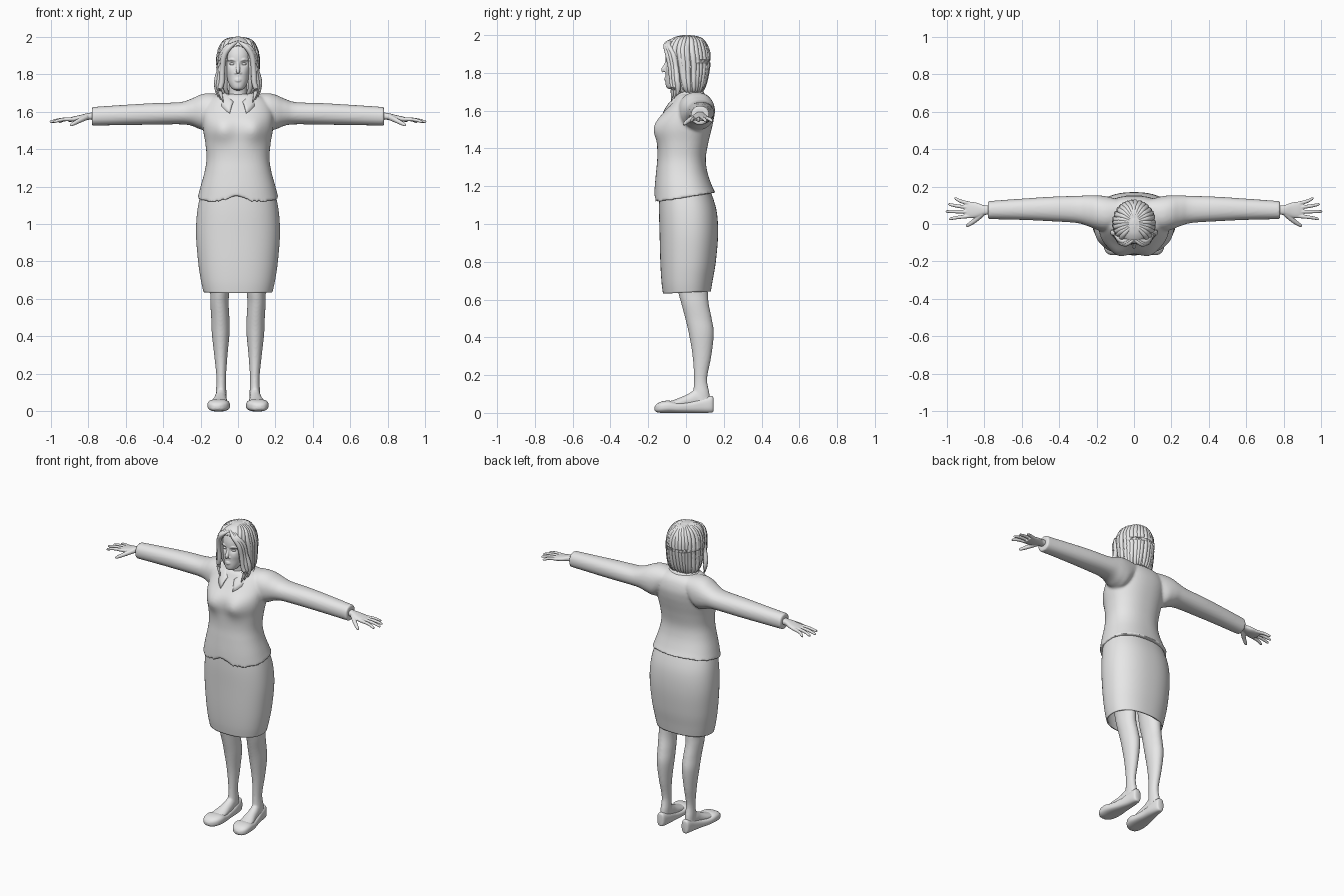
import bpy, bmesh, math, random
from mathutils import Vector

random.seed(4)
cube = bpy.data.objects.get("Cube")
if cube:
    bpy.data.objects.remove(cube, do_unlink=True)

GREY = (0.8, 0.8, 0.8, 1)
mat = bpy.data.materials.new("plain_grey")
mat.use_nodes = True
mat.diffuse_color = GREY
for node in mat.node_tree.nodes:
    if node.type == 'BSDF_PRINCIPLED':
        node.inputs["Base Color"].default_value = GREY


def smooth_rows(rows, steps):
    """Catmull-Rom interpolation of equal-length tuples."""
    out = []
    n = len(rows)
    for i in range(n - 1):
        a, b, c, d = rows[max(i - 1, 0)], rows[i], rows[i + 1], rows[min(i + 2, n - 1)]
        for k in range(steps):
            t = k / steps
            out.append([q + t * (r - p) / 2 + t * t * (p - 2.5 * q + 2 * r - s / 2)
                        + t ** 3 * (1.5 * (q - r) + (s - p) / 2)
                        for p, q, r, s in zip(a, b, c, d)])
    return out + [list(rows[-1])]


def skin(bm, rings, cap=True):
    """Join successive rings of points with quads."""
    vs = [[bm.verts.new(p) for p in ring] for ring in rings]
    n = len(vs[0])
    for a, b in zip(vs, vs[1:]):
        for i in range(n):
            j = (i + 1) % n
            bm.faces.new((a[i], a[j], b[j], b[i]))
    if cap:
        bm.faces.new(vs[0][::-1])
        bm.faces.new(vs[-1])


def loft(bm, axis, rows, power=2.0, seg=40, steps=5, warp=None, cap=True):
    """Rows are (position, low1, high1, low2, high2) along an axis."""
    rings = []
    for pos, l1, h1, l2, h2 in smooth_rows(rows, steps):
        ring = []
        for i in range(seg):
            t = 2 * math.pi * (i + 0.5) / seg
            c, s = math.cos(t), math.sin(t)
            a = (l1 + h1) / 2 + (h1 - l1) / 2 * math.copysign(abs(c) ** (2 / power), c)
            b = (l2 + h2) / 2 + (h2 - l2) / 2 * math.copysign(abs(s) ** (2 / power), s)
            p = Vector({'x': (pos, a, b), 'y': (a, pos, b), 'z': (a, b, pos)}[axis])
            ring.append(warp(p) if warp else p)
        rings.append(ring)
    skin(bm, rings, cap)


def tube(bm, pts, radii, seg=10, steps=4, flip=1):
    """Tapered round tube through the points."""
    rows = smooth_rows([(*p, r) for p, r in zip(pts, radii)], steps)
    cs = [Vector((flip * r[0], r[1], r[2])) for r in rows]
    rings = []
    for i, c in enumerate(cs):
        d = cs[min(i + 1, len(cs) - 1)] - cs[max(i - 1, 0)]
        q = d.to_track_quat('Z', 'Y')
        r = max(rows[i][3], 0.0008)
        rings.append([c + q @ Vector((r * math.cos(2 * math.pi * k / seg),
                                      r * math.sin(2 * math.pi * k / seg), 0))
                      for k in range(seg)])
    skin(bm, rings)


def finish(name, bm, mirror=False, voxel=0, relax=3, wall=0):
    bmesh.ops.recalc_face_normals(bm, faces=bm.faces)
    me = bpy.data.meshes.new(name)
    bm.to_mesh(me)
    bm.free()
    ob = bpy.data.objects.new(name, me)
    bpy.context.collection.objects.link(ob)
    me.materials.append(mat)
    bpy.ops.object.select_all(action='DESELECT')
    ob.select_set(True)
    bpy.context.view_layer.objects.active = ob
    bpy.ops.object.shade_smooth_by_angle(angle=math.radians(50))
    if mirror:
        ob.modifiers.new("mirror", 'MIRROR')
    if wall:
        m = ob.modifiers.new("thickness", 'SOLIDIFY')
        m.thickness = wall
    if voxel:
        m = ob.modifiers.new("fuse", 'REMESH')
        m.mode = 'VOXEL'
        m.voxel_size = voxel
        m.use_smooth_shade = True
        m = ob.modifiers.new("relax", 'SMOOTH')
        m.factor = 0.5
        m.iterations = relax
    return ob


def bump(p, x, z, wx, wz):
    return math.exp(-((abs(p.x) - x) / wx) ** 2 - ((p.z - z) / wz) ** 2)


def sym(rows):
    """Expand (z, half width, front, back) to full loft rows."""
    return [(z, -h, h, f, b) for z, h, f, b in rows]


# Jacket: body with bust and cutaway hem, fused with both sleeves
def jacket_shape(p):
    if p.y < 0:
        p.y -= 0.022 * bump(p, 0.085, 1.5, 0.055, 0.065)
    w = max(0, (1.3 - p.z) / 0.16)
    lift = 0.17 * p.y
    if p.y < 0:
        lift += 0.045 * math.exp(-(p.x / 0.025) ** 2)
    p.z += w * w * lift
    return p


bm = bmesh.new()
loft(bm, 'z', sym([(1.14, .216, -.168, .155), (1.2, .2, -.165, .135), (1.28, .178, -.158, .112),
                   (1.35, .168, -.152, .105), (1.43, .174, -.153, .118), (1.5, .186, -.158, .135),
                   (1.55, .19, -.147, .146), (1.6, .19, -.112, .15), (1.65, .17, -.075, .138),
                   (1.68, .13, -.055, .115), (1.695, .07, -.035, .08)]),
     power=2.3, seg=96, steps=7, warp=jacket_shape)
SLEEVE = [(.08, -.02, .13, 1.57, 1.69), (.15, -.04, .148, 1.5, 1.698), (.2, -.03, .153, 1.505, 1.69),
          (.25, -.01, .152, 1.525, 1.668), (.31, .006, .15, 1.532, 1.65), (.45, .015, .145, 1.53, 1.645),
          (.6, .022, .135, 1.528, 1.636), (.78, .026, .122, 1.525, 1.624)]
for side in (1, -1):
    loft(bm, 'x', SLEEVE, power=2.2, warp=lambda p: Vector((side * p.x, p.y, p.z)))
finish("jacket", bm, voxel=0.008, relax=3)

# Shirt collar: folded band with two points at the front
bm = bmesh.new()
strips = []
for i in range(41):
    t = math.radians(-158 + 316 * i / 40)
    s, c = math.sin(t), math.cos(t)
    f = max(0, -c) ** 2
    row = []
    for k in range(5):
        u = k / 4
        rx, back, front = .058 + .06 * u, .06 + .03 * u, .095 + .055 * u
        z = 1.71 - .045 * u - .065 * f - .02 * f * u + .012 * math.sin(math.pi * u)
        row.append(bm.verts.new((rx * s, .018 + c * (back if c > 0 else front), z)))
    strips.append(row)
for a, b in zip(strips, strips[1:]):
    for k in range(4):
        bm.faces.new((a[k], b[k], b[k + 1], a[k + 1]))
finish("collar", bm, wall=0.008)

# Skirt: open tapered tube
def skirt_shape(p):
    p.z += max(0, (0.8 - p.z) / 0.16) * 0.05 * p.y
    return p


bm = bmesh.new()
loft(bm, 'z', sym([(.637, .184, -.122, .132), (.7, .198, -.13, .142), (.8, .213, -.136, .158),
                   (.95, .224, -.14, .17), (1.08, .216, -.143, .16), (1.2, .19, -.14, .12)]),
     power=2.3, seg=72, warp=skirt_shape, cap=False)
finish("skirt", bm, wall=0.008)

# Legs with feet
bm = bmesh.new()
loft(bm, 'z', [(.85, .03, .17, -.07, .11), (.66, .045, .15, -.045, .115), (.58, .05, .148, -.025, .12),
               (.5, .046, .143, -.004, .136), (.42, .045, .14, .015, .147), (.3, .056, .127, .035, .134),
               (.18, .064, .115, .042, .112), (.1, .062, .118, .035, .125), (.03, .062, .12, .01, .13)])
loft(bm, 'y', [(.12, .068, .115, .02, .09), (.06, .062, .12, .02, .125), (.01, .06, .128, .02, .1),
               (-.05, .056, .145, .02, .074), (-.11, .06, .15, .02, .055)])
finish("legs", bm, mirror=True, voxel=0.006, relax=4)

# Flat shoes
bm = bmesh.new()
loft(bm, 'y', [(.146, .08, .1, .012, .07), (.136, .064, .116, .002, .09), (.08, .055, .125, 0, .077),
               (.02, .053, .138, 0, .06), (-.04, .047, .155, 0, .055), (-.09, .043, .163, 0, .065),
               (-.13, .053, .16, 0, .06), (-.155, .075, .145, .004, .047), (-.166, .098, .124, .014, .032)],
     power=2.7)
finish("shoes", bm, mirror=True)

# Hands: palm, four fingers and thumb
bm = bmesh.new()
loft(bm, 'x', [(.75, .05, .1, 1.555, 1.597), (.8, .048, .1, 1.556, 1.592), (.84, .035, .114, 1.55, 1.582),
               (.88, .031, .119, 1.546, 1.573), (.905, .038, .113, 1.545, 1.565)], power=2.4, seg=24)
for y0, y1, tip in ((.043, .028, .985), (.065, .067, 1.002), (.087, .104, .99), (.107, .136, .958)):
    mid = (0.89 + tip) / 2
    tube(bm, [(.87, y0, 1.56), (mid, (y0 + y1) / 2, 1.557), (tip - .006, y1, 1.546), (tip, y1, 1.545)],
         [.011, .0095, .0075, .004])
tube(bm, [(.81, .055, 1.57), (.85, .018, 1.55), (.888, -.008, 1.53), (.895, -.012, 1.526)],
     [.016, .013, .009, .004])
finish("hands", bm, mirror=True, voxel=0.003, relax=2)

# Head: skull, neck, nose, lips and brows
def face_shape(p):
    if p.y < 0:
        p.y += 0.013 * bump(p, .031, 1.855, .018, .013)
        p.y -= 0.004 * bump(p, .042, 1.815, .02, .02)
    return p


bm = bmesh.new()
loft(bm, 'z', sym([(1.714, .018, -.09, -.045), (1.724, .034, -.104, -.02), (1.75, .05, -.109, .02),
                   (1.79, .063, -.108, .05), (1.83, .071, -.107, .075), (1.87, .074, -.108, .085),
                   (1.91, .074, -.105, .088), (1.95, .066, -.09, .08), (1.975, .045, -.06, .055)]),
     power=2.2, seg=64, warp=face_shape)
loft(bm, 'z', sym([(1.6, .065, -.06, .07), (1.68, .05, -.042, .066), (1.78, .048, -.045, .066)]))
tube(bm, [(0, -.1, 1.868), (0, -.109, 1.84), (0, -.12, 1.816), (0, -.118, 1.804)], [.007, .009, .012, .006])
for z, r in ((1.773, .006), (1.764, .007)):
    tube(bm, [(-.024, -.1, 1.768), (0, -.109, z), (.024, -.1, 1.768)], [.003, r, .003])
for side in (1, -1):
    tube(bm, [(.005, -.1, 1.808), (.013, -.105, 1.806), (.016, -.1, 1.808)], [.006, .008, .005], flip=side)
    tube(bm, [(.013, -.103, 1.871), (.033, -.1, 1.878), (.055, -.086, 1.872)], [.004, .006, .003], flip=side)
finish("head", bm, voxel=0.0035, relax=2)

bm = bmesh.new()
bmesh.ops.create_uvsphere(bm, u_segments=20, v_segments=12, radius=1)
for v in bm.verts:
    v.co = Vector((.031 + v.co.x * .014, -.09 + v.co.y * .009, 1.854 + v.co.z * .007))
finish("eyes", bm, mirror=True)

# Hair: shaped cap open at the face
CAP = [(2.0, .01, -.015, .02), (1.99, .045, -.06, .058), (1.965, .08, -.096, .092), (1.92, .1, -.113, .115),
       (1.87, .107, -.108, .121), (1.82, .106, -.098, .117), (1.76, .105, -.08, .106),
       (1.72, .1, -.06, .095), (1.695, .085, -.04, .08)]


def open_face(p):
    if p.z < 1.945 and p.y < 0:
        w = 0.082 * min(1, (1.945 - p.z) / 0.05) ** 0.6
        if abs(p.x) < w:
            p.y = max(p.y, 0.01)
    return p


bm = bmesh.new()
loft(bm, 'z', sym(CAP), seg=96, steps=6, warp=open_face)
finish("hair_cap", bm)

# Hair locks: tapered strands following the cap, loose at the tips
bm = bmesh.new()
LOCKS = 24
WIDTHS = [.004, .012, .015, .017, .017, .016, .015, .012, .009, .002]
for i in range(LOCKS):
    a = math.radians(-44 + 268 * i / (LOCKS - 1))
    twist = random.uniform(-.12, .12)
    pts = []
    for k, (z, h, f, b) in enumerate(CAP):
        t = a + twist * k / 8 + (.25 if math.cos(a) > 0 else -.25) * max(0, 1 - k / 3)
        mid, dep = (f + b) / 2, (b - f) / 2
        pts.append(((h - .006) * math.cos(t), mid + (dep - .006) * math.sin(t), z - (.006 if k < 2 else 0)))
    x, y, z = pts[-1]
    flare = random.uniform(1.0, 1.3)
    pts.append((x * flare, y * flare, z - random.uniform(.0, .03)))
    tube(bm, pts, WIDTHS, seg=8, steps=3)
# Front locks sweeping from the parting past the cheeks
for side in (1, -1):
    for d in (0, .014, .028):
        tube(bm, [(.0, -.082 + d, 1.973), (.04 + d / 2, -.106 + d / 2, 1.948), (.073 + d / 2, -.096 + d, 1.9),
                  (.083 + d / 2, -.082 + d, 1.83), (.086 + d, -.074 + d, 1.76),
                  (.096 + d / 2, -.07 + d, 1.71), (.078 + d, -.078 + d, 1.65 + d)],
             [.006, .013, .015, .014, .015, .012, .002], flip=side)
finish("hair_locks", bm)
